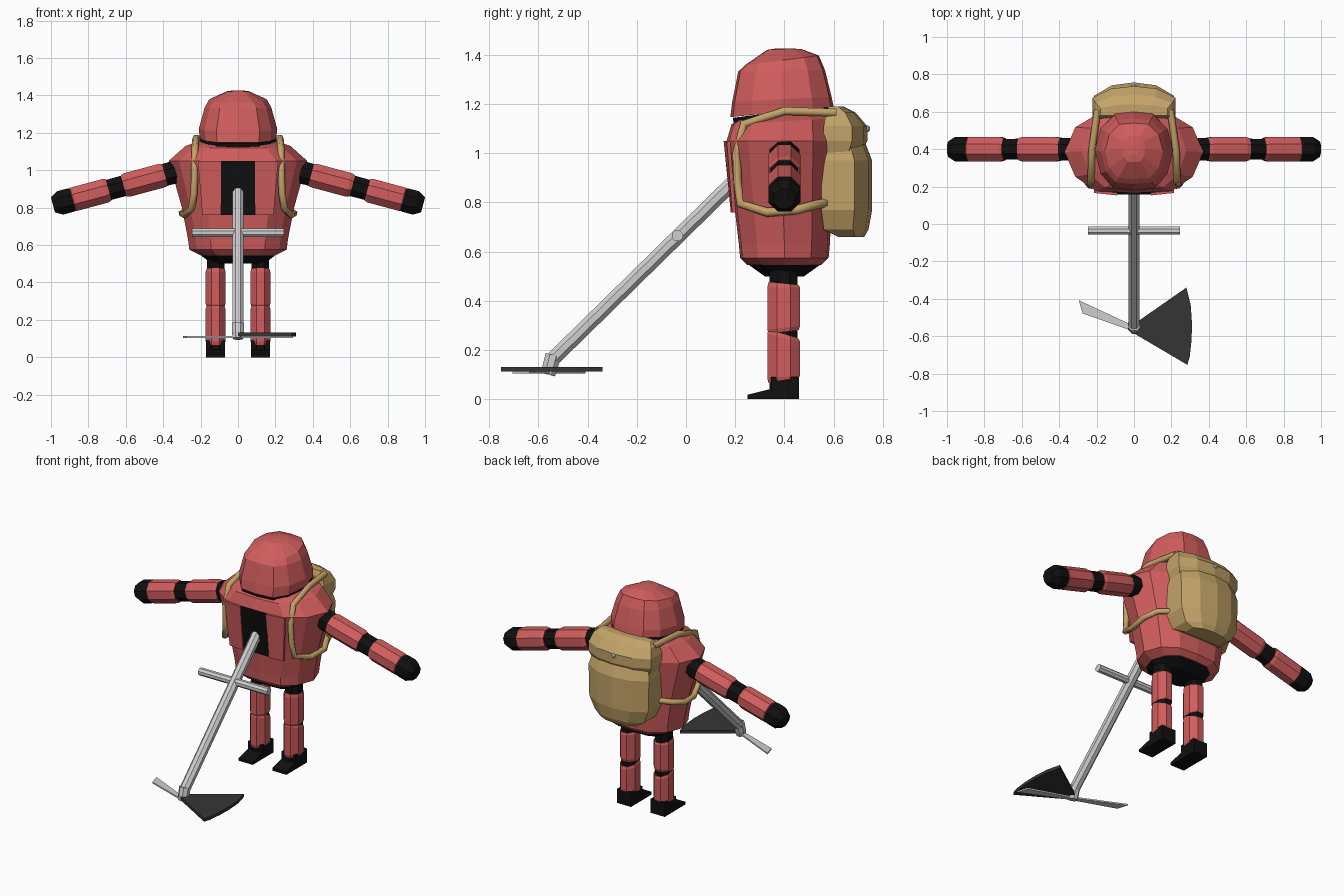
import bpy, bmesh, math
from mathutils import Vector


def material(name, r, g, b):
    m = bpy.data.materials.new(name)
    m.diffuse_color = (r, g, b, 1)
    return m


RED = material("red_cloth", 0.64, 0.11, 0.11)
BLACK = material("black_suit", 0.005, 0.005, 0.005)
TAN = material("tan_canvas", 0.55, 0.37, 0.14)
STEEL = material("light_metal", 0.62, 0.62, 0.62)
DARK = material("dark_blade", 0.036, 0.036, 0.036)


def finish(name, bm, mat):
    bmesh.ops.recalc_face_normals(bm, faces=bm.faces)
    me = bpy.data.meshes.new(name)
    bm.to_mesh(me)
    bm.free()
    me.materials.append(mat)
    ob = bpy.data.objects.new(name, me)
    bpy.context.collection.objects.link(ob)
    return ob


def skin(name, rings, mat):
    """Bridge a list of equal point rings and cap both ends."""
    bm = bmesh.new()
    vs = [[bm.verts.new(p) for p in ring] for ring in rings]
    n = len(vs[0])
    for a, b in zip(vs, vs[1:]):
        for i in range(n):
            j = (i + 1) % n
            bm.faces.new((a[i], a[j], b[j], b[i]))
    bm.faces.new(vs[0])
    bm.faces.new(vs[-1])
    return finish(name, bm, mat)


def loft(name, outline, rings, mat):
    """Rings are (z, half width, front y, back y, tilt)."""
    out = []
    for z, rx, y0, y1, tilt in rings:
        cy, ry = (y0 + y1) / 2, (y1 - y0) / 2
        out.append([(x * rx, cy + y * ry, z + tilt * y * ry) for x, y in outline])
    return skin(name, out, mat)


def lathe(name, p0, p1, rings, mat, n=8, squash=1.0):
    """Rings are (t along axis, radius, end slant)."""
    p0, p1 = Vector(p0), Vector(p1)
    d = p1 - p0
    axis = d.normalized()
    q = d.to_track_quat('Z', 'Y')
    out = []
    for t, r, slant in rings:
        ring = []
        for i in range(n):
            a = 2 * math.pi * (i + 0.5) / n
            o = q @ Vector((r * math.cos(a), r * math.sin(a), 0))
            shift = axis * slant * o.y
            o.x *= squash
            ring.append(p0 + d * t + o + shift)
        out.append(ring)
    return skin(name, out, mat)


def prism(name, pts, vec, mat):
    v = Vector(vec)
    return skin(name, [[Vector(p) for p in pts], [Vector(p) + v for p in pts]], mat)


# Cross-section outlines: faceted torso and a pack with a flat inner side
BODY = [(0, -1), (.55, -.95), (.85, -.6), (1, 0), (.85, .6), (.5, .95),
        (0, 1), (-.5, .95), (-.85, .6), (-1, 0), (-.85, -.6), (-.55, -.95)]
PACK = [(1, -1), (1, .3), (.55, .85), (0, 1), (-.55, .85), (-1, .3), (-1, -1)]

# Jacket, hips, collar and hood
loft("jacket", BODY, [(.545, .20, .25, .55, 0), (.575, .26, .22, .58, 0),
                      (.63, .267, .215, .585, 0), (.80, .30, .195, .593, 0),
                      (1.05, .37, .165, .605, 0), (1.13, .28, .185, .595, .06),
                      (1.155, .21, .21, .58, .1)], RED)
loft("hips", BODY, [(.50, .14, .32, .48, 0), (.55, .205, .25, .55, 0)], BLACK)
loft("collar", BODY, [(1.12, .215, .20, .59, .13), (1.17, .20, .19, .59, .13)], BLACK)
loft("hood", BODY, [(1.168, .203, .18, .60, .1), (1.22, .21, .188, .592, .05),
                    (1.335, .178, .212, .565, .02), (1.378, .155, .24, .54, .13),
                    (1.422, .06, .33, .47, .02), (1.427, .02, .37, .42, 0)], RED)

# Open jacket front: dark lining plate and two lapels
prism("chest_lining", [(-.092, .157, 1.05), (.092, .157, 1.05),
                       (.092, .191, .76), (-.092, .191, .76)], (0, .008, 0), BLACK)
for s in (-1, 1):
    prism("lapel", [(s * .092, .153, 1.05), (s * .215, .166, 1.05),
                    (s * .19, .188, .76), (s * .092, .182, .76)], (0, .014, 0), RED)

# Backpack, flap and button
loft("pack_bag", PACK, [(.66, .13, .62, .725, 0), (.69, .175, .56, .742, 0),
                        (.77, .21, .55, .757, 0), (.97, .215, .55, .757, 0),
                        (1.04, .20, .55, .73, 0)], TAN)
loft("pack_flap", PACK, [(1.0, .205, .56, .715, .1), (1.05, .222, .56, .737, 0),
                         (1.11, .222, .56, .737, 0), (1.165, .205, .57, .69, 0),
                         (1.19, .18, .58, .64, 0)], TAN)
lathe("flap_button", (0, .725, 1.10), (0, .748, 1.10),
      [(0, .014, 0), (.7, .014, 0), (1, .008, 0)], STEEL)

for s in (-1, 1):
    # Shoulder strap loop
    cu = bpy.data.curves.new("strap", 'CURVE')
    cu.dimensions = '3D'
    cu.bevel_depth = .019
    cu.bevel_resolution = 1
    cu.use_fill_caps = True
    path = [(.195, .61, 1.165), (.225, .40, 1.172), (.23, .235, 1.12), (.232, .205, 1.0),
            (.235, .21, .88), (.248, .22, .795), (.285, .33, .76), (.30, .45, .77),
            (.265, .525, .79), (.18, .575, .80)]
    sp = cu.splines.new('POLY')
    sp.points.add(len(path) - 1)
    for p, (x, y, z) in zip(sp.points, path):
        p.co = (s * x, y, z, 1)
    cu.materials.append(TAN)
    bpy.context.collection.objects.link(bpy.data.objects.new("strap", cu))

    # Arm: dark undersleeve, two red sleeves, dark mitten
    a, b = (s * .30, .40, 1.0), (s * 1.0, .40, .812)
    lathe("undersleeve", a, b, [(0, .06, 0), (.06, .066, 0), (.16, .064, 0),
                                (.5, .06, 0), (.9, .06, 0)], BLACK)
    lathe("upper_sleeve", a, b, [(.13, .066, 0), (.16, .07, 0), (.42, .07, 0),
                                 (.445, .064, 0)], RED)
    lathe("lower_sleeve", a, b, [(.56, .064, 0), (.585, .07, 0), (.83, .07, 0),
                                 (.84, .064, 0)], RED)
    lathe("mitten", a, b, [(.80, .058, 0), (.85, .07, 0), (.93, .07, 0),
                           (.985, .045, 0)], BLACK)

    # Leg: dark core, red trouser sections, wedge boot
    x = s * .12
    a, b = (x, .397, 0), (x, .397, 1)
    lathe("leg_core", a, b, [(.04, .062, 0), (.53, .062, 0)], BLACK, squash=.82)
    lathe("thigh", a, b, [(.275, .066, .1), (.29, .072, .1), (.455, .072, 0),
                          (.47, .066, -.1)], RED, squash=.8)
    lathe("shin", a, b, [(.075, .066, .15), (.09, .072, .1), (.25, .072, -.25),
                         (.265, .066, -.3)], RED, squash=.8)
    prism("boot", [(x - .05, y, z) for y, z in
                   ((.25, 0), (.25, .018), (.345, .042), (.345, .09), (.46, .09), (.46, 0))],
          (.10, 0, 0), BLACK)

# Tool: bent shaft and cross handle
lathe("tool_shaft", (0, .20, .89), (0, -.55, .155), [(0, .032, 0), (1, .032, 0)], STEEL)
lathe("shaft_foot", (0, -.54, .18), (0, -.56, .10),
      [(0, .034, 0), (.6, .034, 0), (1, .03, 0)], STEEL)
lathe("cross_handle", (-.245, -.035, .665), (.245, -.035, .665),
      [(0, .024, 0), (1, .024, 0)], STEEL)

# Fan-shaped dark blade and the light bow-tie blade below it
prism("fan_blade", [(.0, -.535, .112), (.28, -.34, .112), (.303, -.43, .112),
                    (.31, -.53, .112), (.308, -.62, .112), (.298, -.71, .112),
                    (.285, -.753, .112), (.0, -.585, .112)], (0, 0, .02), DARK)
prism("bar_blade", [(-.295, -.408, .104), (0, -.545, .104), (.275, -.637, .104),
                    (.295, -.705, .104), (0, -.575, .104), (-.275, -.478, .104)],
      (0, 0, .009), STEEL)
